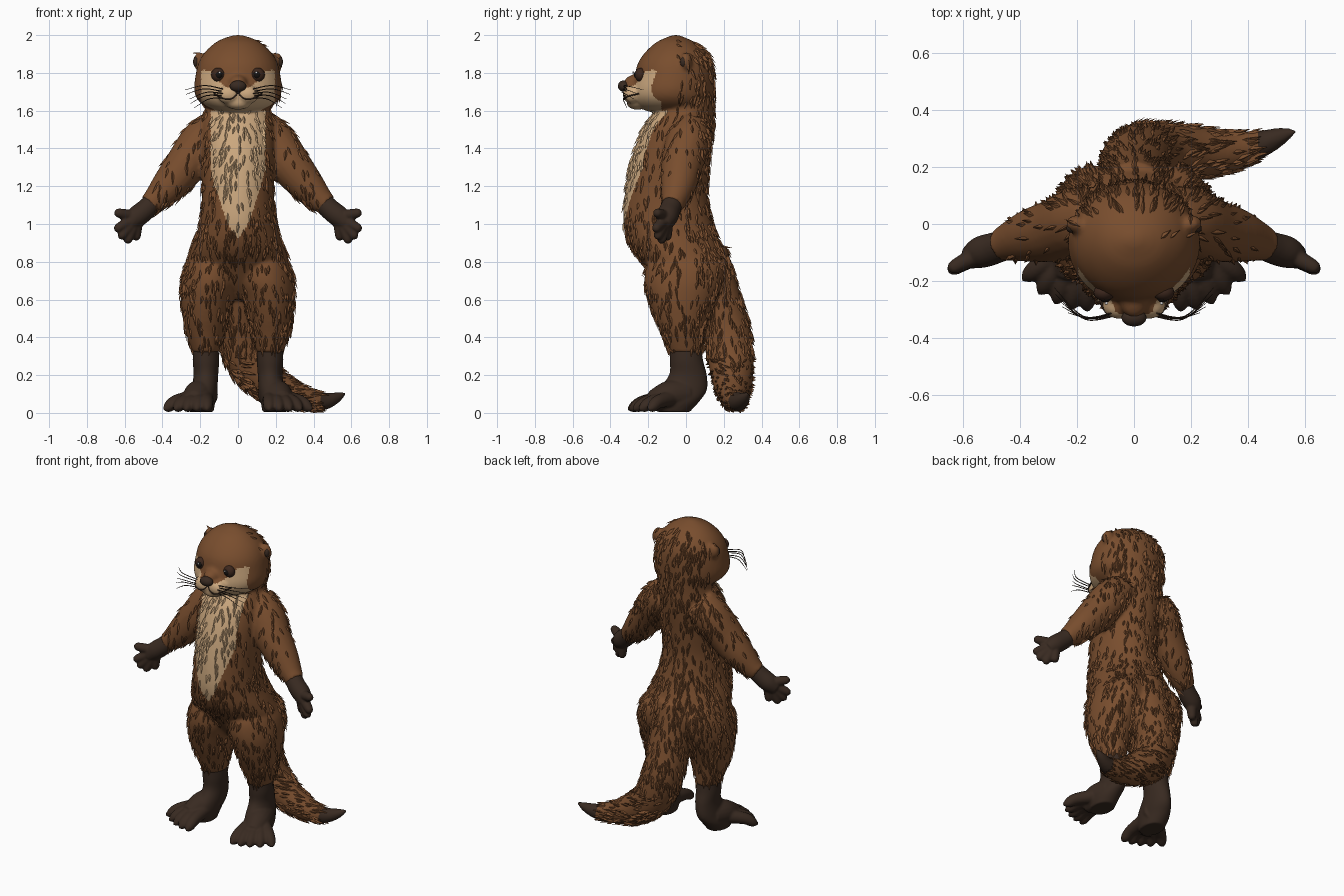
import bpy, bmesh, math, random
from mathutils import Vector, Matrix
from mathutils.bvhtree import BVHTree

random.seed(4)
cube = bpy.data.objects.get("Cube")
if cube:
    bpy.data.objects.remove(cube, do_unlink=True)


def material(name, *rgb):
    m = bpy.data.materials.new(name)
    m.use_nodes = True
    m.diffuse_color = (*rgb, 1)
    bsdf = next(n for n in m.node_tree.nodes if n.type == 'BSDF_PRINCIPLED')
    bsdf.inputs["Base Color"].default_value = (*rgb, 1)
    bsdf.inputs["Roughness"].default_value = 0.8
    return m


brown = material("brown fur", 0.19, 0.075, 0.027)
cream = material("cream fur", 0.6, 0.39, 0.21)
dark = material("dark skin", 0.04, 0.023, 0.015)
black = material("black", 0.008, 0.006, 0.005)
iris = material("eye brown", 0.045, 0.02, 0.012)
white = material("eye glint", 0.8, 0.8, 0.8)


# Shape helpers
def spline(rows, n=6):
    out, last = [], len(rows) - 1
    for i in range(last):
        quad = rows[max(i - 1, 0)], rows[i], rows[i + 1], rows[min(i + 2, last)]
        for k in range(n):
            t = k / n
            out.append([q + 0.5 * t * (r - p + t * (2*p - 5*q + 4*r - s + t * (3*q - p - 3*r + s)))
                        for p, q, r, s in zip(*quad)])
    return out + [list(rows[-1])]


def skin(bm, rings):
    loops = [[bm.verts.new(p) for p in ring] for ring in rings]
    for a, b in zip(loops, loops[1:]):
        for i in range(len(a)):
            j = (i + 1) % len(a)
            bm.faces.new((a[i], a[j], b[j], b[i]))
    bm.faces.new(loops[0][::-1])
    bm.faces.new(loops[-1])


def circle(n):
    return [(math.cos(math.tau * i / n), math.sin(math.tau * i / n)) for i in range(n)]


def stack(bm, rows):
    """Level ellipses: height, left x, right x, front y, back y."""
    skin(bm, [[((l + r) / 2 + (r - l) / 2 * c, (f + b) / 2 + (b - f) / 2 * s, z) for c, s in circle(40)]
              for z, l, r, f, b in spline(rows)])


def tube(bm, rows, n=20):
    """Round tube along a path: x, y, z, radius."""
    pts = spline(rows)
    pos = [Vector(p[:3]) for p in pts]
    span = (pos[-1] - pos[0]).normalized()
    up = Vector((1, 0, 0)) if abs(span.y) > 0.7 else Vector((0, 1, 0))
    rings = []
    for i, p in enumerate(pos):
        t = (pos[min(i + 1, len(pos) - 1)] - pos[max(i - 1, 0)]).normalized()
        side = t.cross(up).normalized()
        other = t.cross(side)
        rings.append([p + (side * c + other * s) * max(pts[i][3], 0.001) for c, s in circle(n)])
    skin(bm, rings)


def ball(bm, centre, size):
    bmesh.ops.create_uvsphere(bm, u_segments=24, v_segments=16, radius=1,
                              matrix=Matrix.Translation(centre) @ Matrix.Diagonal((*size, 1)))


def mirror(bm):
    copy = bmesh.ops.duplicate(bm, geom=bm.verts[:] + bm.edges[:] + bm.faces[:])["geom"]
    for v in copy:
        if isinstance(v, bmesh.types.BMVert):
            v.co.x *= -1
    bmesh.ops.reverse_faces(bm, faces=[f for f in copy if isinstance(f, bmesh.types.BMFace)])


def finish(bm, name, mats, smooth=True):
    mesh = bpy.data.meshes.new(name)
    bm.to_mesh(mesh)
    bm.free()
    obj = bpy.data.objects.new(name, mesh)
    bpy.context.collection.objects.link(obj)
    for m in mats:
        mesh.materials.append(m)
    for p in mesh.polygons:
        p.use_smooth = smooth
    return obj


def fuse(obj, voxel, rounds):
    """Melt overlapping volumes into one soft skin."""
    mats = list(obj.data.materials)
    remesh = obj.modifiers.new("melt", 'REMESH')
    remesh.mode, remesh.voxel_size = 'VOXEL', voxel
    soften = obj.modifiers.new("soften", 'SMOOTH')
    soften.factor, soften.iterations = 0.5, rounds
    graph = bpy.context.evaluated_depsgraph_get()
    mesh = bpy.data.meshes.new_from_object(obj.evaluated_get(graph))
    obj.modifiers.clear()
    obj.data = mesh
    mesh.materials.clear()
    for m in mats:
        mesh.materials.append(m)
    for p in mesh.polygons:
        p.use_smooth, p.material_index = True, 0
    for v in mesh.vertices:
        v.co.z = max(v.co.z, 0)
    return mesh


# Furry body: legs, arms and ears mirrored, then torso, head, muzzle and tail
bm = bmesh.new()
stack(bm, [(.32, .1, .24, -.09, .09), (.42, .07, .275, -.13, .1), (.5, .05, .29, -.165, .12),
           (.6, .025, .302, -.2, .16), (.7, -.01, .3, -.22, .2), (.8, 0, .27, -.2, .2), (.88, .04, .2, -.12, .14)])
tube(bm, [(.12, .02, 1.5, .11), (.19, .01, 1.43, .12), (.27, -.02, 1.32, .112),
          (.36, -.04, 1.21, .095), (.43, -.06, 1.135, .072), (.475, -.075, 1.1, .056)])
ball(bm, (.2, 0, 1.86), (.04, .032, .048))
ball(bm, (.05, -.285, 1.685), (.062, .05, .05))
mirror(bm)
torso = [(.6, .12, -.08, .16), (.68, .22, -.15, .22), (.78, .27, -.22, .22), (.88, .245, -.295, .19),
         (1, .205, -.33, .145), (1.15, .19, -.325, .115), (1.3, .195, -.3, .125), (1.42, .2, -.265, .14),
         (1.52, .195, -.22, .15), (1.6, .175, -.16, .15), (1.68, .17, -.12, .15)]
head = [(1.595, .1, -.2, .1), (1.62, .17, -.25, .14), (1.66, .215, -.28, .15), (1.71, .232, -.285, .15),
        (1.78, .226, -.272, .15), (1.85, .21, -.255, .14), (1.91, .175, -.215, .11), (1.96, .12, -.16, .05),
        (1.985, .07, -.11, 0), (2, .02, -.07, -.04)]
for rows in (torso, head):
    stack(bm, [(z, -w, w, f, b) for z, w, f, b in rows])
ball(bm, (0, -.27, 1.745), (.05, .06, .045))
ball(bm, (0, -.26, 1.64), (.07, .055, .035))
tube(bm, [(0, .1, .85, .12), (0, .16, .62, .125), (.01, .22, .42, .125), (.07, .24, .25, .118), (.19, .25, .14, .1),
          (.33, .255, .08, .073), (.44, .28, .06, .05), (.52, .31, .08, .03), (.575, .33, .11, .004)], 32)
body = finish(bm, "furry_body", [brown, cream, dark])
mesh = fuse(body, 0.0105, 5)


# Colour regions: bib, face mask and tail tip
def region(c):
    x = abs(c.x)
    if c.x > 0.44 and c.y > 0.1 and c.z < 0.3:
        return 2
    if c.z > 1.6:
        top = 1.725 + 0.09 * min(1, max(0, (x - 0.07) / 0.08))
        return int(c.y < -0.13 and x < 0.195 and c.z < top)
    if c.z > 0.93 and c.y < -0.06:
        return int(x < 0.145 * min(1, (c.z - 0.93) / 0.36) ** 0.65)
    return 0


for p in mesh.polygons:
    p.material_index = region(p.center)

# Fur tufts: little flat spikes lying along the coat
bm = bmesh.new()
for p in random.sample(list(mesh.polygons), 7000):
    c, n = p.center, p.normal
    on_face = c.z > 1.6 and c.y < -0.05
    on_tail = c.z < 0.3 and c.y > 0.1
    chance = 0.12 if c.z > 1.9 or (abs(c.x) > 0.2 and c.z > 1.2) else 0.3
    if c.y > 0.05 and (c.z > 1.35 or c.z < 1):
        chance = 0.5
    if on_face or p.material_index == 2 or abs(c.x) > 0.44 or random.random() > chance:
        continue
    flow = Vector((1, 0.2, 0)) if on_tail else Vector((0.25 * c.x, 0.3 if c.z > 1.8 else 0, -1))
    flow += Vector((random.uniform(-.2, .2), random.uniform(-.2, .2), 0))
    flow -= n * flow.dot(n)
    if flow.length < 0.3:
        continue
    flow.normalize()
    side = flow.cross(n) * random.uniform(0.007, 0.011)
    long = random.uniform(0.03, 0.055)
    left, right, root, tip = [bm.verts.new(v) for v in (
        c + side - n * .003, c - side - n * .003, c - flow * long * .6 - n * .004, c + flow * long + n * .011)]
    ridge = bm.verts.new(c + n * 0.007)
    for a, b in ((root, left), (left, tip), (tip, right), (right, root)):
        bm.faces.new((b, a, ridge)).material_index = p.material_index
    bm.faces.new((left, right, tip)).material_index = p.material_index
finish(bm, "fur_tufts", [brown, cream], False)

# Feet with five toes
bm = bmesh.new()
stack(bm, [(.37, .105, .235, -.085, .08), (.28, .1, .24, -.085, .09), (.2, .105, .235, -.09, .11),
           (.12, .11, .25, -.15, .11), (.06, .12, .27, -.18, .07), (.005, .13, .26, -.15, .02)])
tube(bm, [(.18, 0, .1, .08), (.21, -.09, .09, .08), (.235, -.18, .06, .055)])
for i in range(5):
    t = i / 4
    tip = Vector((.165 + .205 * t, -.28 + .1 * t * t, .03))
    base = Vector((.17 + .09 * t, -.12 + .03 * t, .075))
    mid = base.lerp(tip, 0.65) + Vector((0, 0, .012))
    end = tip + (tip - base).normalized() * .03
    tube(bm, [(*base, .042), (*mid, .036), (*tip, .028), (end.x, end.y, .018, .006)])
mirror(bm)
fuse(finish(bm, "feet", [dark]), 0.008, 2)

# Hands with five fingers
bm = bmesh.new()
tube(bm, [(.44, -.065, 1.125, .052), (.49, -.085, 1.075, .056), (.54, -.1, 1.035, .056), (.58, -.12, 1.0, .04)])
for tip in ((.64, -.155, 1.06), (.64, -.16, .975), (.618, -.15, .935), (.585, -.13, .912), (.54, -.1, .925)):
    tip = Vector(tip)
    base = Vector((.535, -.1, 1.035))
    mid = base.lerp(tip, 0.6)
    end = base.lerp(tip, 1.12)
    tube(bm, [(*base, .034), (*mid, .029), (*tip, .022), (*end, .005)])
mirror(bm)
fuse(finish(bm, "hands", [dark]), 0.007, 2)

# Face details, seated on the skin
tree = BVHTree.FromPolygons([v.co for v in mesh.vertices], [p.vertices[:] for p in mesh.polygons])


def seat(x, z):
    return tree.ray_cast(Vector((x, -2, z)), Vector((0, 1, 0)))[0]


for name, size, lift, dx, dz, mat in (("eyes", .037, .004, 0, 0, iris), ("pupils", .02, -.015, -.004, 0, black),
                                      ("eye_glints", .006, -.034, -.008, .012, white)):
    bm = bmesh.new()
    ball(bm, seat(.105, 1.79) + Vector((dx, lift, dz)), (size, size * .8, size))
    mirror(bm)
    finish(bm, name, [mat])

bm = bmesh.new()
ball(bm, (0, seat(0, 1.73).y - .006, 1.73), (.044, .03, .03))
ball(bm, (0, seat(0, 1.71).y, 1.708), (.018, .016, .018))
finish(bm, "nose", [dark])

bm = bmesh.new()
tube(bm, [(*seat(x, z), .004) for x, z in ((.001, 1.695), (.025, 1.668), (.06, 1.66), (.1, 1.675), (.125, 1.69))], 8)
mirror(bm)
finish(bm, "mouth_line", [dark])

bm = bmesh.new()
for i in range(5):
    root = seat(.08 + .008 * (i % 2), 1.715 - .012 * i)
    reach = .2 - .012 * i
    tube(bm, [(*root, .003), (*(root + Vector((reach * .5, -.01, .018 - .006 * i))), .0025),
              (*(root + Vector((reach, .09 - .02 * i, -.005 - .012 * i))), .001)], 6)
mirror(bm)
finish(bm, "whiskers", [dark])

# Ear hollows
bm = bmesh.new()
ball(bm, (.222, -.014, 1.858), (.016, .017, .026))
mirror(bm)
finish(bm, "ear_hollows", [dark])
